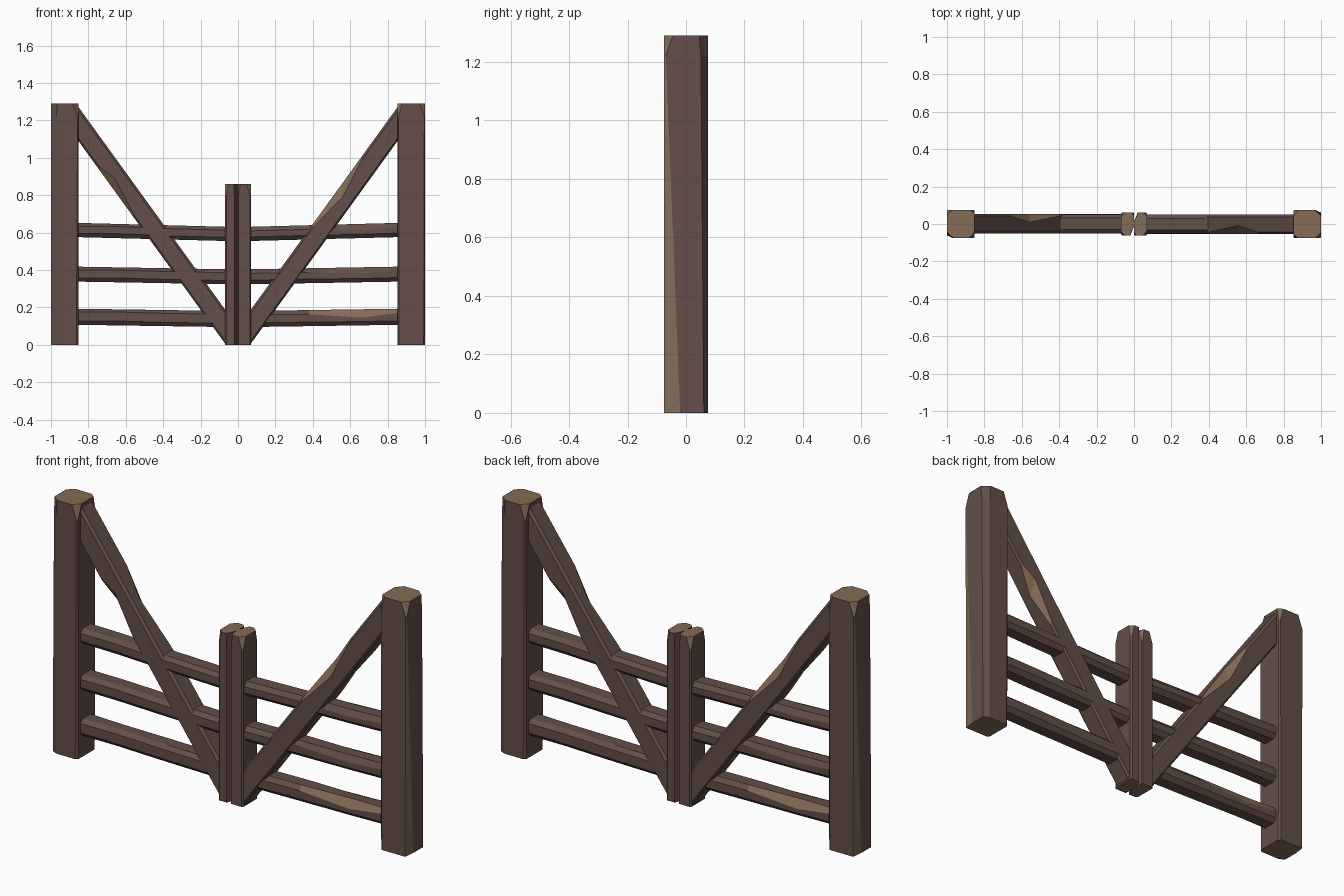
import bpy, bmesh, math

if "Cube" in bpy.data.objects:
    bpy.data.objects.remove(bpy.data.objects["Cube"])

def material(name, rgb):
    m = bpy.data.materials.new(name)
    m.diffuse_color = (*rgb, 1)
    m.use_nodes = True
    m.node_tree.nodes["Principled BSDF"].inputs["Base Color"].default_value = m.diffuse_color
    return m

DARK = material("dark_wood", (0.125, 0.078, 0.066))
WORN = material("worn_wood", (0.23, 0.15, 0.093))
CORNERS = [(-1, -1), (1, -1), (1, 1), (-1, 1)]

def ring(half, chamfers):
    """Rectangle section whose four corners are each cut by (cu, cv)."""
    a, b = half
    pts = []
    for (su, sv), (cu, cv) in zip(CORNERS, chamfers):
        pair = [(su * a, sv * (b - cv)), (su * (a - cu), sv * b)]
        pts += pair if su * sv > 0 else pair[::-1]
    return pts

def timber(name, axis, stations, worn=(), worn_caps=False):
    """Loft stations (t, (cu, cv), half sizes, chamfers) along x or z, then add the
    half-turned twin. worn = set of (band, corner) chamfers in the light wood."""
    bm = bmesh.new()
    rings = []
    for t, (cu, cv), half, chamfers in stations:
        vs = []
        for u, v in ring(half, chamfers):
            co = (t, cu + u, cv + v) if axis == 'X' else (cu + u, cv + v, t)
            vs.append(bm.verts.new(co))
        rings.append(vs)
    for i, (r, s) in enumerate(zip(rings, rings[1:])):
        for k in range(8):
            f = bm.faces.new((r[k], r[(k + 1) % 8], s[(k + 1) % 8], s[k]))
            if k % 2 == 0 and (i, k // 2) in worn:
                f.material_index = 1
    for cap in (rings[0][::-1], rings[-1]):
        bm.faces.new(cap).material_index = int(worn_caps)
    bmesh.ops.recalc_face_normals(bm, faces=bm.faces)
    mesh = bpy.data.meshes.new(name)
    bm.to_mesh(mesh)
    bm.free()
    mesh.materials.append(DARK)
    mesh.materials.append(WORN)
    for side, angle in (("right", 0), ("left", math.pi)):
        ob = bpy.data.objects.new(f"{side}_{name}", mesh)
        ob.rotation_euler.z = angle
        bpy.context.collection.objects.link(ob)

# End posts: hewn corners, chipped tops
c, half = (0.926, 0), (0.074, 0.075)
timber("end_post", 'Z', [
    (0, c, half, [(.01, .01), (.007, .055), (.03, .014), (.012, .01)]),
    (1.22, c, half, [(.006, .006), (.004, .006), (.03, .024), (.006, .006)]),
    (1.29, c, half, [(.025, .02), (.03, .03), (.034, .03), (.03, .035)]),
], worn={(0, 1), (1, 0), (1, 1), (1, 3)}, worn_caps=True)

# Centre post: two halves with a groove between them
c, half = (0.035, 0), (0.035, 0.062)
body = [(.003, .004), (.006, .006), (.008, .008), (.02, .05)]
timber("centre_post", 'Z', [
    (0, c, half, body),
    (0.80, c, half, body),
    (0.86, c, half, [(.012, .02), (.025, .025), (.02, .02), (.022, .052)]),
], worn={(1, 0), (1, 1), (1, 2)}, worn_caps=True)

# Horizontal rails, dropping slightly towards the centre
for name, z0, z1, hh in (("lower_rail", .138, .15, .043),
                         ("middle_rail", .364, .378, .040),
                         ("upper_rail", .593, .614, .038)):
    edge = [(.022, .022), (.018, .02), (.02, .018), (.018, .022)]
    chip = [(.02, .02), (.022, .024), (.03, .014), (.014, .034)]
    if name == "lower_rail":
        chip[3] = (.022, .045)
    stations = []
    for t, ch in ((0, edge), (.4, edge), (.75, chip), (1, edge)):
        stations.append((.06 + .8 * t, (0, z0 + (z1 - z0) * t), (.05, hh), ch))
    timber(name, 'X', stations, worn={(1, 3), (2, 3)} if name == "lower_rail" else ())

# Diagonal braces with chips on the upper front and lower back edges
def brace_station(x, lower_back=(.01, .016), upper_front=(.012, .02)):
    t = (x - .065) / .795
    return (x, (-.002, .092 + 1.098 * t), (.052, .091),
            [(.01, .016), lower_back, (.012, .02), upper_front])

timber("diagonal_brace", 'X', [
    brace_station(.065),
    brace_station(.40),
    brace_station(.56, upper_front=(.045, .075)),
    brace_station(.66, lower_back=(.045, .07)),
    brace_station(.74),
    brace_station(.86),
], worn={(1, 3), (2, 3), (2, 1), (3, 1)})
